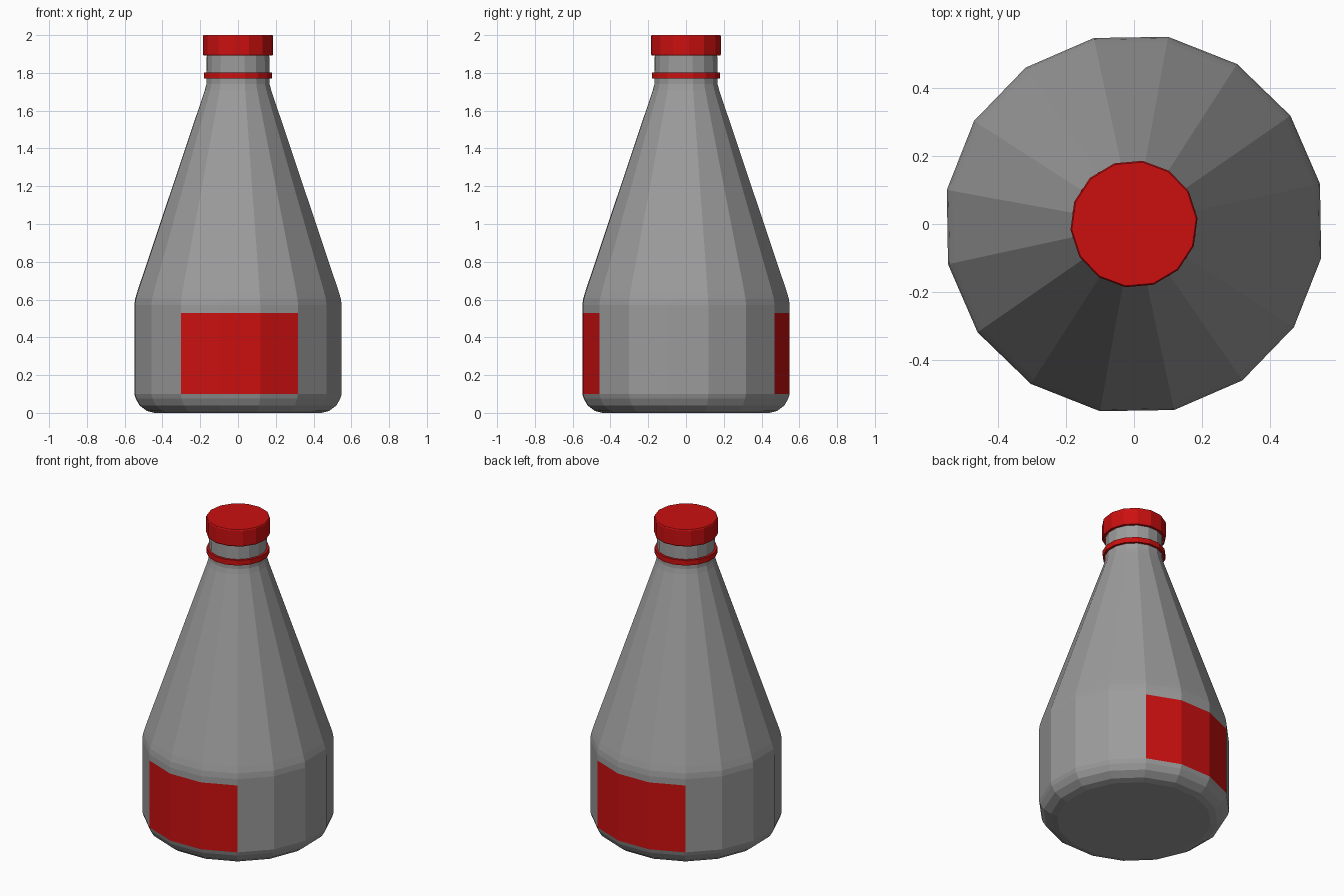
import bpy, bmesh, math

cube = bpy.data.objects.get("Cube")
if cube:
    bpy.data.objects.remove(cube, do_unlink=True)


def make_material(name, rgb):
    mat = bpy.data.materials.new(name)
    mat.use_nodes = True
    colour = (*rgb, 1.0)
    mat.diffuse_color = colour
    mat.node_tree.nodes["Principled BSDF"].inputs["Base Color"].default_value = colour
    return mat


GREY = make_material("grey_glass", (0.33, 0.33, 0.33))
RED = make_material("red_paint", (0.6, 0.005, 0.005))


def lathe(name, profile, sides, start_degrees, materials):
    """Revolve (radius, height) points into a closed, flat-shaded solid."""
    bm = bmesh.new()
    rings = []
    for radius, z in profile:
        ring = []
        for i in range(sides):
            a = math.radians(start_degrees) + math.tau * i / sides
            ring.append(bm.verts.new((radius * math.cos(a), radius * math.sin(a), z)))
        rings.append(ring)
    for low, high in zip(rings, rings[1:]):
        for i in range(sides):
            j = (i + 1) % sides
            bm.faces.new((low[i], low[j], high[j], high[i]))
    bm.faces.new(rings[0][::-1])
    bm.faces.new(rings[-1])
    mesh = bpy.data.meshes.new(name)
    bm.to_mesh(mesh)
    bm.free()
    for mat in materials:
        mesh.materials.append(mat)
    obj = bpy.data.objects.new(name, mesh)
    bpy.context.collection.objects.link(obj)
    return obj


# Bottle: rounded base, straight body, soft shoulder, long cone and neck
LABEL_BOTTOM, LABEL_TOP = 0.10, 0.53
body_profile = [
    (0.45, 0.0), (0.49, 0.01), (0.53, 0.04), (0.55, 0.075),
    (0.558, LABEL_BOTTOM), (0.558, LABEL_TOP), (0.558, 0.57),
    (0.553, 0.605), (0.541, 0.645), (0.178, 1.71), (0.17, 1.74), (0.168, 1.9),
]
bottle = lathe("bottle", body_profile, 16, 12.2, [GREY, RED])

# Front and back labels: the three middle faces of the straight band
for face in bottle.data.polygons:
    c = face.center
    if LABEL_BOTTOM < c.z < LABEL_TOP and abs(c.x) < 0.3:
        face.material_index = 1

# Neck ring and cap
lathe("neck_ring", [(0.184, 1.77), (0.184, 1.803)], 16, 12.2, [RED])
lathe("cap", [(0.184, 1.892), (0.187, 1.9), (0.187, 1.994), (0.183, 2.0)], 14, -72, [RED])
